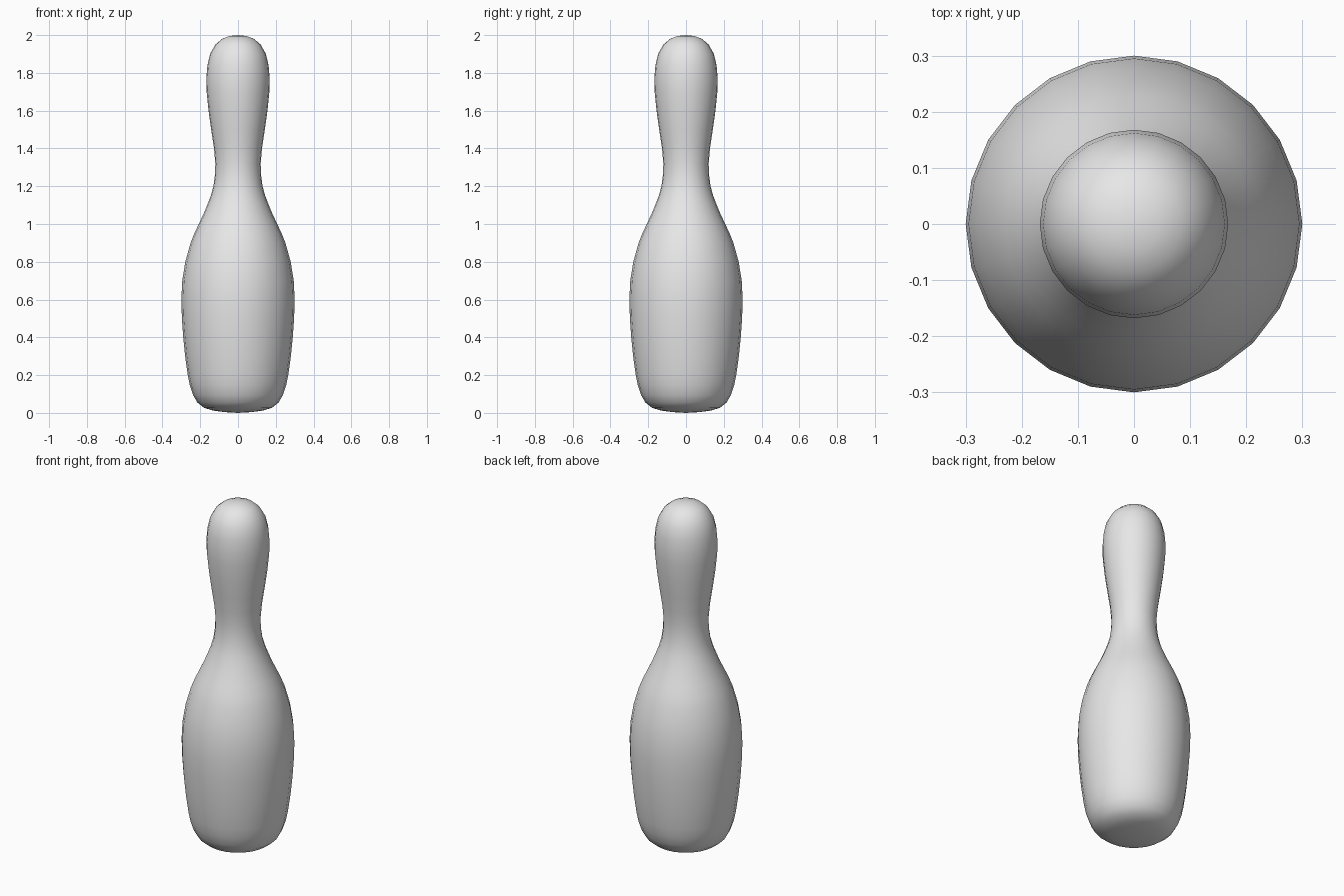
import bpy, bmesh, math

cube = bpy.data.objects.get("Cube")
if cube:
    bpy.data.objects.remove(cube, do_unlink=True)

SIDES = 24

# Single plain grey
grey = bpy.data.materials.new("plain grey")
grey.use_nodes = True
colour = (0.8, 0.8, 0.8, 1.0)
grey.diffuse_color = colour
grey.node_tree.nodes["Principled BSDF"].inputs["Base Color"].default_value = colour

# Pin silhouette from base to crown: (radius, height)
profile = [
    (0.07, 0.004), (0.13, 0.012), (0.18, 0.027), (0.215, 0.055), (0.238, 0.095),
    (0.255, 0.145), (0.266, 0.20), (0.280, 0.30), (0.290, 0.40), (0.297, 0.50),
    (0.300, 0.60), (0.295, 0.70), (0.279, 0.80), (0.251, 0.90), (0.231, 0.95),
    (0.208, 1.00), (0.184, 1.05), (0.163, 1.10), (0.144, 1.15), (0.130, 1.20),
    (0.122, 1.26), (0.120, 1.32), (0.127, 1.40), (0.142, 1.50), (0.156, 1.60),
    (0.166, 1.70), (0.168, 1.77), (0.162, 1.84), (0.148, 1.90), (0.120, 1.95),
    (0.085, 1.98), (0.045, 1.995),
]


def lathe(name, points, bottom, top):
    """Revolve the points around z and close both ends with a centre point."""
    bm = bmesh.new()
    rings = []
    for r, z in points:
        rings.append([bm.verts.new((r * math.cos(a), r * math.sin(a), z))
                      for a in (math.tau * i / SIDES for i in range(SIDES))])
    low, high = bm.verts.new((0, 0, bottom)), bm.verts.new((0, 0, top))
    for i in range(SIDES):
        j = (i + 1) % SIDES
        for a, b in zip(rings, rings[1:]):
            bm.faces.new((a[i], a[j], b[j], b[i]))
        bm.faces.new((low, rings[0][j], rings[0][i]))
        bm.faces.new((high, rings[-1][i], rings[-1][j]))
    for f in bm.faces:
        f.smooth = True
    mesh = bpy.data.meshes.new(name)
    bm.to_mesh(mesh)
    bm.free()
    mesh.materials.append(grey)
    obj = bpy.data.objects.new(name, mesh)
    bpy.context.collection.objects.link(obj)
    return obj


lathe("bowling_pin", profile, 0.0, 2.0)
